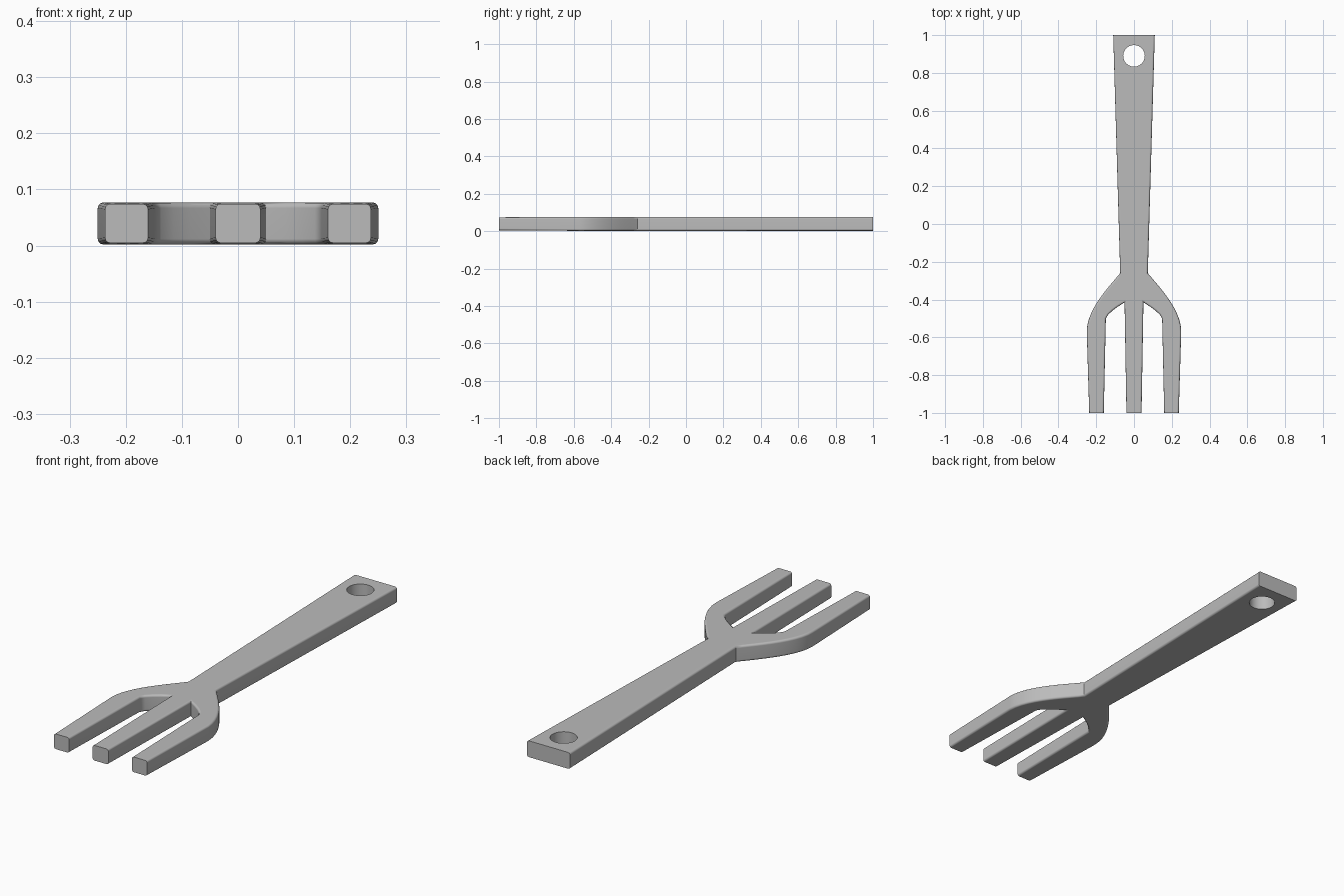
import bpy, bmesh
from mathutils import Vector
from mathutils.geometry import interpolate_bezier

if "Cube" in bpy.data.objects:
    bpy.data.objects.remove(bpy.data.objects["Cube"])

BOTTOM, TOP = 0.002, 0.077
MID = (BOTTOM + TOP) / 2

grey = bpy.data.materials.new("plain grey")
grey.use_nodes = True
colour = (0.5, 0.5, 0.5, 1)
grey.diffuse_color = colour
grey.node_tree.nodes["Principled BSDF"].inputs["Base Color"].default_value = colour


def bend(a, ha, hb, b, steps):
    return [tuple(p[:2]) for p in interpolate_bezier(
        *[Vector((*p, 0)) for p in (a, ha, hb, b)], steps)]


# Outline of the left half, from the handle end down and round to the middle tine
half = [(0.11, 1)]
half += bend((0.073, -0.26), (0.13, -0.33), (0.25, -0.45), (0.25, -0.57), 12)
half += [(0.237, -1), (0.16, -1)]
half += bend((0.149, -0.5), (0.14, -0.475), (0.1, -0.445), (0.05, -0.415), 5)
half += [(0.04, -1)]
outline = half + [(-x, y) for x, y in reversed(half)]

# Solid fork, with its long edges rounded and its ends left square
bm = bmesh.new()
base = bm.faces.new([bm.verts.new((x, y, BOTTOM)) for x, y in outline])
raised = bmesh.ops.extrude_face_region(bm, geom=[base])["geom"]
bmesh.ops.translate(bm, vec=(0, 0, TOP - BOTTOM),
                    verts=[g for g in raised if isinstance(g, bmesh.types.BMVert)])
bmesh.ops.recalc_face_normals(bm, faces=bm.faces)


def is_long(edge):
    a, b = (v.co for v in edge.verts)
    at_end = abs(a.y) > 0.999 and abs(b.y) > 0.999 and abs(a.y - b.y) < 0.01
    return abs(a.z - b.z) < 0.001 and not at_end


bmesh.ops.bevel(bm, geom=[e for e in bm.edges if is_long(e)], offset=0.01,
                offset_type='OFFSET', segments=3, profile=0.5, affect='EDGES')
# Tines thin slightly at the tips
for v in bm.verts:
    if v.co.y < -0.99:
        v.co.z = MID + (v.co.z - MID) * 0.93
mesh = bpy.data.meshes.new("fork")
bm.to_mesh(mesh)
bm.free()
fork = bpy.data.objects.new("fork", mesh)
bpy.context.collection.objects.link(fork)
mesh.materials.append(grey)

# Hanging hole through the handle
bpy.ops.mesh.primitive_cylinder_add(vertices=40, radius=0.057, depth=0.4,
                                    location=(0, 0.89, MID))
cutter = bpy.context.object
cutter.name = "hole_cutter"
cutter.hide_render = True
cutter.data.materials.append(grey)
cut = fork.modifiers.new("hanging hole", 'BOOLEAN')
cut.operation = 'DIFFERENCE'
cut.solver = 'EXACT'
cut.object = cutter
bpy.ops.object.select_all(action='DESELECT')
fork.select_set(True)
bpy.context.view_layer.objects.active = fork
bpy.ops.object.modifier_apply(modifier=cut.name)
bpy.data.objects.remove(cutter)

# Smooth rounded edges, flat broad faces
bpy.ops.object.shade_smooth_by_angle(angle=0.6)
weighted = fork.modifiers.new("flat faces", 'WEIGHTED_NORMAL')
weighted.keep_sharp = True
